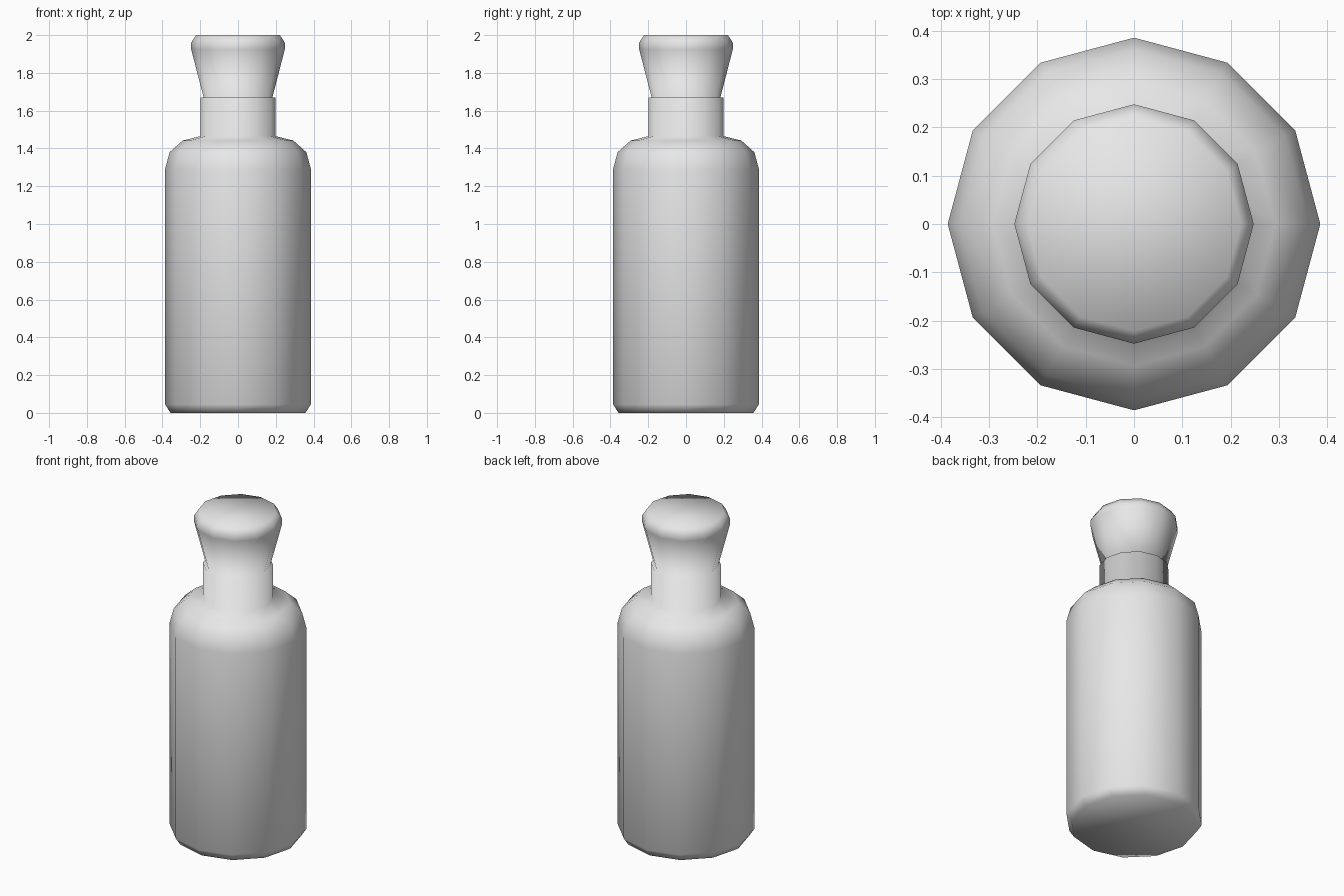
import bpy, bmesh
from math import tau
from mathutils import Matrix

cube = bpy.data.objects.get("Cube")
if cube:
    bpy.data.objects.remove(cube, do_unlink=True)

SIDES = 12


def flat_material(name, colour):
    mat = bpy.data.materials.new(name)
    mat.use_nodes = True
    mat.diffuse_color = colour
    mat.node_tree.nodes["Principled BSDF"].inputs["Base Color"].default_value = colour
    return mat


def lathe(name, profile, mat):
    """Turn a (radius, height) outline into a closed, smooth solid."""
    bm = bmesh.new()
    rings = []
    for radius, z in profile:
        ring = bmesh.ops.create_circle(bm, segments=SIDES, radius=radius,
                                       matrix=Matrix.Translation((0, 0, z)))
        rings.append(ring["verts"])
    for low, high in zip(rings, rings[1:]):
        for i in range(SIDES):
            j = (i + 1) % SIDES
            bm.faces.new((low[i], low[j], high[j], high[i]))
    bm.faces.new(rings[0])
    bm.faces.new(rings[-1])
    bmesh.ops.recalc_face_normals(bm, faces=bm.faces)
    for face in bm.faces:
        face.smooth = True
    mesh = bpy.data.meshes.new(name)
    bm.to_mesh(mesh)
    bm.free()
    mesh.materials.append(mat)
    obj = bpy.data.objects.new(name, mesh)
    bpy.context.collection.objects.link(obj)
    return obj


# Outline of each part, from the base upwards
body = [(0.357, 0), (0.386, 0.045), (0.386, 1.29), (0.362, 1.38), (0.293, 1.442)]
neck = [(0.198, 1.465), (0.198, 1.67)]
stopper = [(0.182, 1.67), (0.248, 1.925), (0.248, 1.96), (0.222, 2.0)]

# One continuous skin, so the shading flows from shoulder to neck to stopper
grey = flat_material("light grey", (0.8, 0.8, 0.8, 1))
lathe("bottle", body + neck + stopper, grey)
